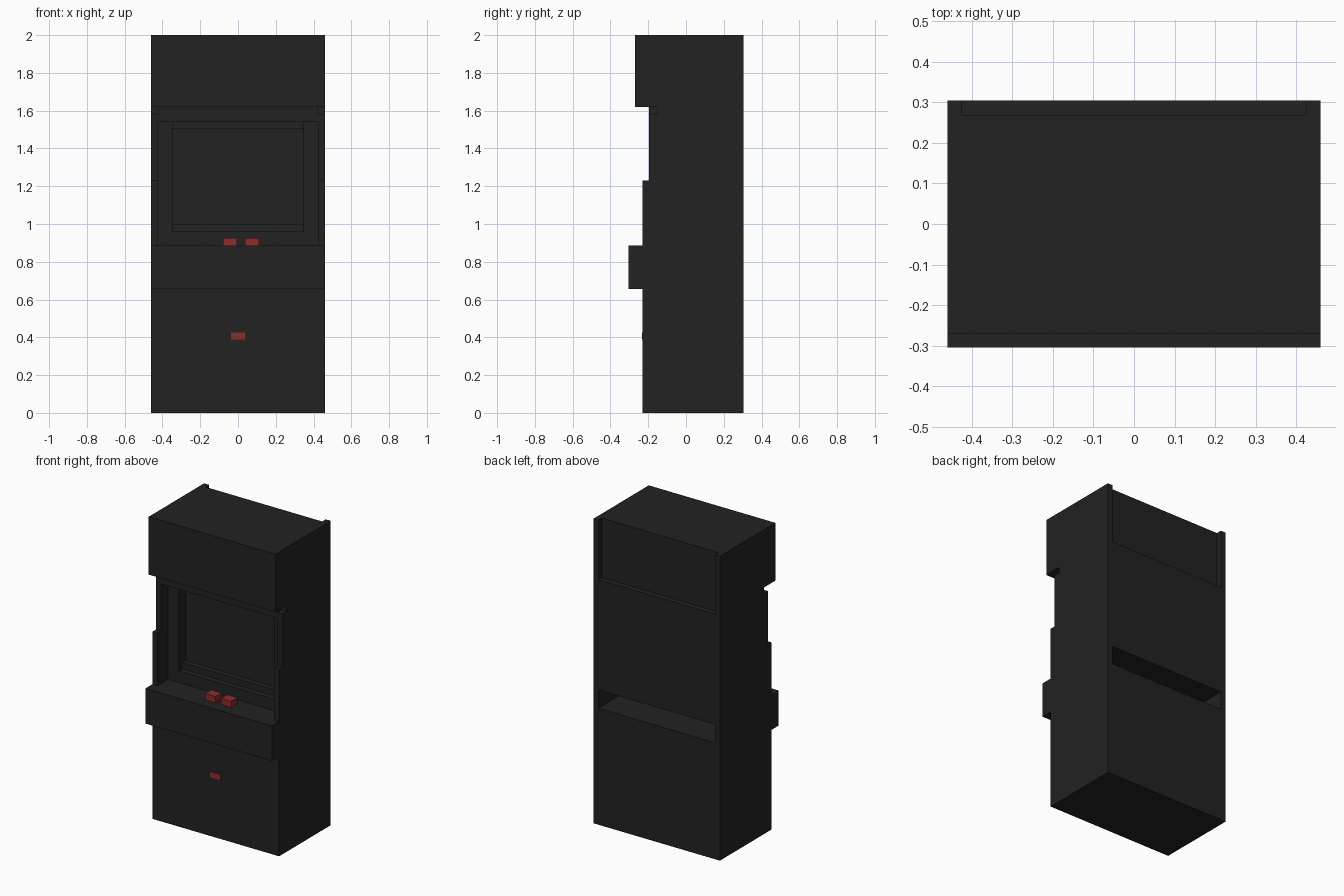
import bpy, bmesh

if "Cube" in bpy.data.objects:
    bpy.data.objects.remove(bpy.data.objects["Cube"])


def material(name, rgb):
    m = bpy.data.materials.new(name)
    m.diffuse_color = (*rgb, 1)
    m.use_nodes = True
    m.node_tree.nodes["Principled BSDF"].inputs["Base Color"].default_value = m.diffuse_color
    return m


BLACK = material("charcoal", (0.016, 0.016, 0.016))
RED = material("button red", (0.27, 0.025, 0.025))


def finish(name, bm, mat):
    bmesh.ops.recalc_face_normals(bm, faces=bm.faces)
    me = bpy.data.meshes.new(name)
    bm.to_mesh(me)
    bm.free()
    me.materials.append(mat)
    ob = bpy.data.objects.new(name, me)
    bpy.context.collection.objects.link(ob)
    return ob


def extrude_x(name, profile, x0, x1, mat=BLACK):
    """Extrude a (y, z) outline from x0 to x1."""
    bm = bmesh.new()
    face = bm.faces.new([bm.verts.new((x0, y, z)) for y, z in profile])
    new = bmesh.ops.extrude_face_region(bm, geom=[face])["geom"]
    verts = [v for v in new if isinstance(v, bmesh.types.BMVert)]
    bmesh.ops.translate(bm, verts=verts, vec=(x1 - x0, 0, 0))
    return finish(name, bm, mat)


def box(name, x0, x1, y0, y1, z0, z1, mat=BLACK):
    return extrude_x(name, [(y0, z0), (y1, z0), (y1, z1), (y0, z1)], x0, x1, mat)


W, IN = 0.46, 0.424      # outer half width, inside face of the side panels
FRONT, BACK = -0.23, 0.305

# Side panels: stepped outline with a small notch under the header
side = [(FRONT, 0), (FRONT, 0.655), (-0.305, 0.655), (-0.305, 0.885),
        (FRONT, 0.885), (FRONT, 1.23), (-0.195, 1.23), (-0.195, 1.58),
        (-0.152, 1.58), (-0.152, 1.62), (-0.27, 1.62), (-0.27, 2),
        (BACK, 2), (BACK, 0)]
extrude_x("side_panel_right", side, IN, W)
extrude_x("side_panel_left", side, -W, -IN)

# Cabinet body: control deck, screen bay, header, recessed back and rear slot
body = [(FRONT, 0), (FRONT, 0.655), (-0.305, 0.655), (-0.305, 0.885),
        (-0.045, 0.885), (-0.045, 1.54), (-0.195, 1.54), (-0.195, 1.62),
        (-0.27, 1.62), (-0.27, 2), (0.268, 2), (0.268, 1.61),
        (BACK, 1.61), (BACK, 0.885), (0.0, 0.885), (0.0, 0.765),
        (BACK, 0.765), (BACK, 0)]
extrude_x("cabinet_body", body, -IN, IN)

# Screen surround
for s, label in ((1, "right"), (-1, "left")):
    xs = sorted((s * 0.348, s * IN))
    box("bezel_" + label, xs[0], xs[1], -0.12, -0.045, 0.885, 1.54)
box("bezel_bottom", -0.348, 0.348, -0.12, -0.045, 0.885, 0.96)
box("screen_strip_bottom", -0.348, 0.348, -0.082, -0.045, 0.96, 1.0)
box("screen_strip_top", -0.348, 0.348, -0.082, -0.045, 1.505, 1.54)

# Deck buttons and coin plate
for i, x in enumerate((-0.08, 0.036)):
    box(f"button_{i + 1}", x, x + 0.076, -0.23, -0.165, 0.885, 0.925, RED)
box("coin_plate", -0.038, 0.038, -0.234, -0.229, 0.388, 0.425, RED)
